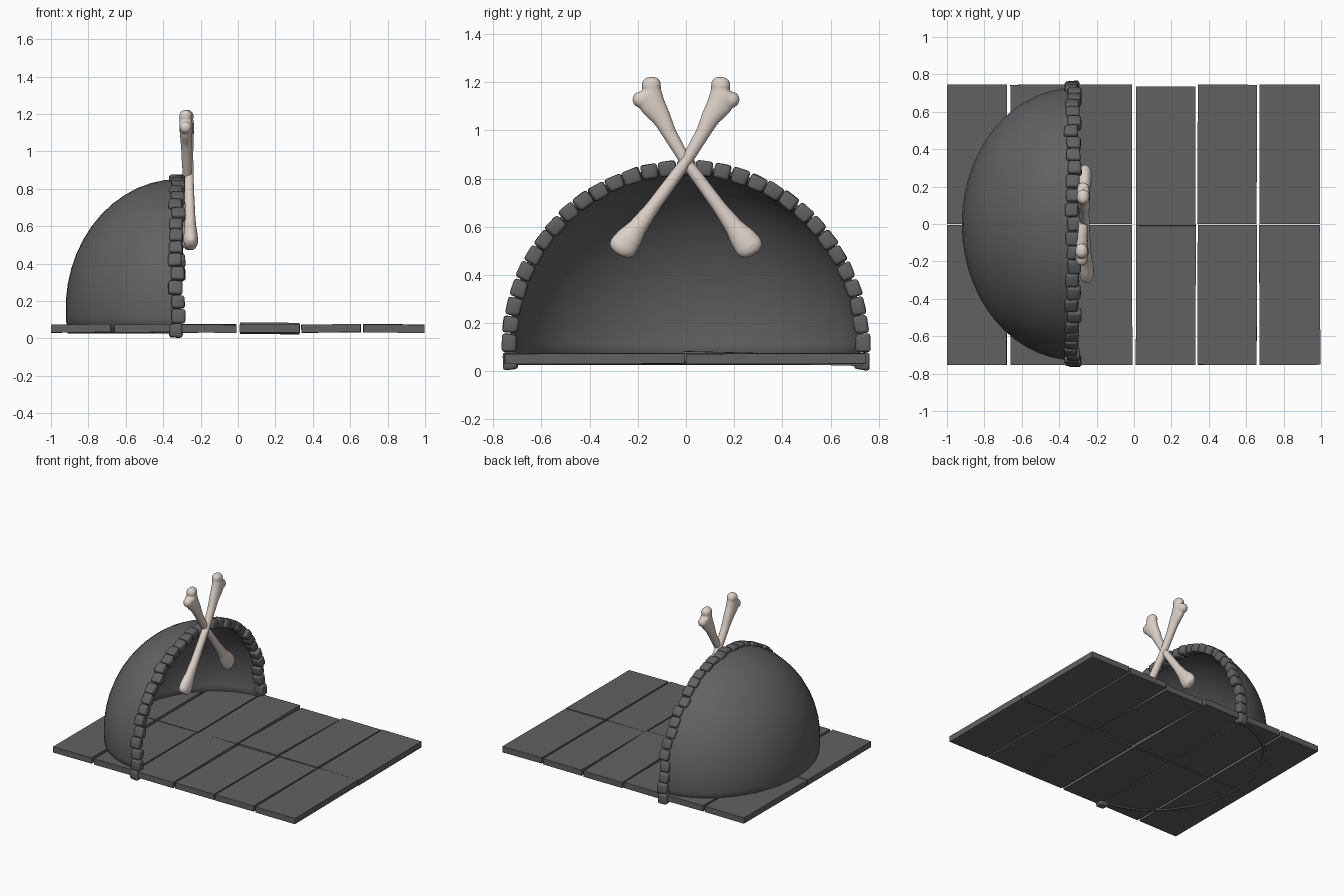
import bpy, bmesh, math, random
from mathutils import Vector, Matrix, Euler

if "Cube" in bpy.data.objects:
    bpy.data.objects.remove(bpy.data.objects["Cube"])

random.seed(4)


def material(name, color):
    m = bpy.data.materials.new(name)
    m.diffuse_color = color
    m.use_nodes = True
    m.node_tree.nodes["Principled BSDF"].inputs["Base Color"].default_value = m.diffuse_color
    return m


STONE = material("dark_stone", (0.12, 0.12, 0.12, 1))
BONE = material("bone", (0.72, 0.64, 0.58, 1))


def make(name, bm, mat, angle=None):
    me = bpy.data.meshes.new(name)
    bm.to_mesh(me)
    bm.free()
    ob = bpy.data.objects.new(name, me)
    bpy.context.collection.objects.link(ob)
    me.materials.append(mat)
    if angle:
        bpy.ops.object.select_all(action='DESELECT')
        bpy.context.view_layer.objects.active = ob
        ob.select_set(True)
        bpy.ops.object.shade_smooth_by_angle(angle=math.radians(angle))
    return ob


# floor: six columns by two rows of slightly crooked slabs
columns = [(-1, -.68), (-.66, -.335), (-.325, -.01), (.01, .33), (.34, .657), (.67, .995)]
for row, (y0, y1) in enumerate([(-.753, -.006), (.0, .745)]):
    for col, (x0, x1) in enumerate(columns):
        raised = row == 1 and col == 3
        rot = Euler((-.025 if raised else random.uniform(-.004, .004),
                     random.uniform(-.008, .008), random.uniform(-.006, .006)))
        loc = Vector(((x0 + x1) / 2, (y0 + y1) / 2 - (.01 if raised else 0), .053))
        bm = bmesh.new()
        bmesh.ops.create_cube(bm, size=1, matrix=Matrix.LocRotScale(
            loc, rot, (x1 - x0, y1 - y0, .043)))
        make(f"floor_slab_{row}_{col}", bm, STONE)

# half dome shell, open towards +x
CX, CZ, A, B, C = -.315, .155, .607, .73, .697
bm = bmesh.new()
NP, NT = 14, 28
start = math.asin((.027 - CZ) / C)
grid = []
for i in range(NP + 1):
    p = start + (math.pi / 2 - start) * i / NP
    grid.append([bm.verts.new((CX - A * math.cos(p) * math.cos(t),
                               B * math.cos(p) * math.sin(t),
                               CZ + C * math.sin(p)))
                 for t in (math.pi * (j / NT - .5) for j in range(NT + 1))])
for i in range(NP):
    for j in range(NT):
        bm.faces.new((grid[i][j], grid[i + 1][j], grid[i + 1][j + 1], grid[i][j + 1]))
bmesh.ops.remove_doubles(bm, verts=bm.verts, dist=1e-4)
dome = make("dome_shell", bm, STONE, 40)
shell = dome.modifiers.new("thickness", 'SOLIDIFY')
shell.thickness, shell.offset = .02, -1

# arch of rounded stones, evenly spaced along an ellipse
path = []
a0 = math.asin((.042 - .1) / .75)
for k in range(2001):
    a = a0 + (math.pi - 2 * a0) * k / 2000
    path.append(Vector((-.325, .733 * math.cos(a), .1 + .745 * math.sin(a))))
dist = [0]
for p, q in zip(path, path[1:]):
    dist.append(dist[-1] + (q - p).length)
COUNT = 33
for n in range(COUNT):
    target = dist[-1] * n / (COUNT - 1)
    k = min(range(len(dist)), key=lambda i: abs(dist[i] - target))
    tan = (path[min(k + 1, 2000)] - path[max(k - 1, 0)]).normalized()
    out = Vector((0, tan.z, -tan.y))
    bm = bmesh.new()
    bmesh.ops.create_cube(bm, size=1)
    for v in bm.verts:
        # local axes: x depth, y outward, z along the arch
        grow = 1 if v.co.y > 0 else .9
        v.co = Vector((v.co.x * .072, v.co.y * .062, v.co.z * .075 * grow))
        v.co += Vector([random.uniform(-.004, .004) for _ in range(3)])
    bmesh.ops.bevel(bm, geom=bm.edges[:], offset=.014, segments=3, profile=.5,
                    affect='EDGES')
    basis = Matrix((Vector((1, 0, 0)), out, tan)).transposed().to_4x4()
    shift = Vector((random.uniform(-.012, .008), 0, 0))
    bm.transform(Matrix.Translation(path[k] + shift) @ basis)
    make(f"arch_stone_{n}", bm, STONE, 50)

# crossed bones: (y, z, half width, half depth) along the shaft
SECTIONS = [(-.284, .487, .025, .02), (-.275, .498, .052, .033), (-.262, .517, .060, .040),
            (-.235, .555, .055, .038), (-.20, .60, .040, .032), (-.14, .68, .030, .028),
            (0, .87, .025, .026), (.07, .99, .031, .028), (.10, 1.05, .040, .031),
            (.135, 1.10, .053, .034), (.158, 1.15, .062, .036), (.168, 1.165, .045, .03)]
KNOBS = [(.137, 1.19, .034), (.150, 1.187, .036), (.190, 1.128, .034)]


def bone(name, side, x_low, x_high):
    bm = bmesh.new()
    rings = []
    wide = Vector((0, .84, -.54))
    for y, z, w, d in SECTIONS:
        x = x_low + (x_high - x_low) * (z - .5) / .68
        rings.append([bm.verts.new(Vector((x + d * math.sin(t), y, z)) + wide * (w * math.cos(t)))
                      for t in (math.tau * s / 20 for s in range(20))])
    for r, q in zip(rings, rings[1:]):
        for s in range(20):
            bm.faces.new((r[s], r[(s + 1) % 20], q[(s + 1) % 20], q[s]))
    bm.faces.new(rings[0][::-1])
    bm.faces.new(rings[-1])
    for y, z, r in KNOBS:
        bmesh.ops.create_uvsphere(bm, u_segments=16, v_segments=10, radius=r,
                                  matrix=Matrix.Translation((x_high, y, z)))
    for v in bm.verts:
        v.co.y *= side
    bmesh.ops.recalc_face_normals(bm, faces=bm.faces)
    ob = make(name, bm, BONE)
    # fuse shaft and knobs into one soft form
    rm = ob.modifiers.new("fuse", 'REMESH')
    rm.mode, rm.voxel_size, rm.use_smooth_shade = 'VOXEL', .007, True
    sm = ob.modifiers.new("soften", 'SMOOTH')
    sm.factor, sm.iterations = .5, 8


bone("front_bone", 1, -.252, -.272)
bone("rear_bone", -1, -.262, -.28)
